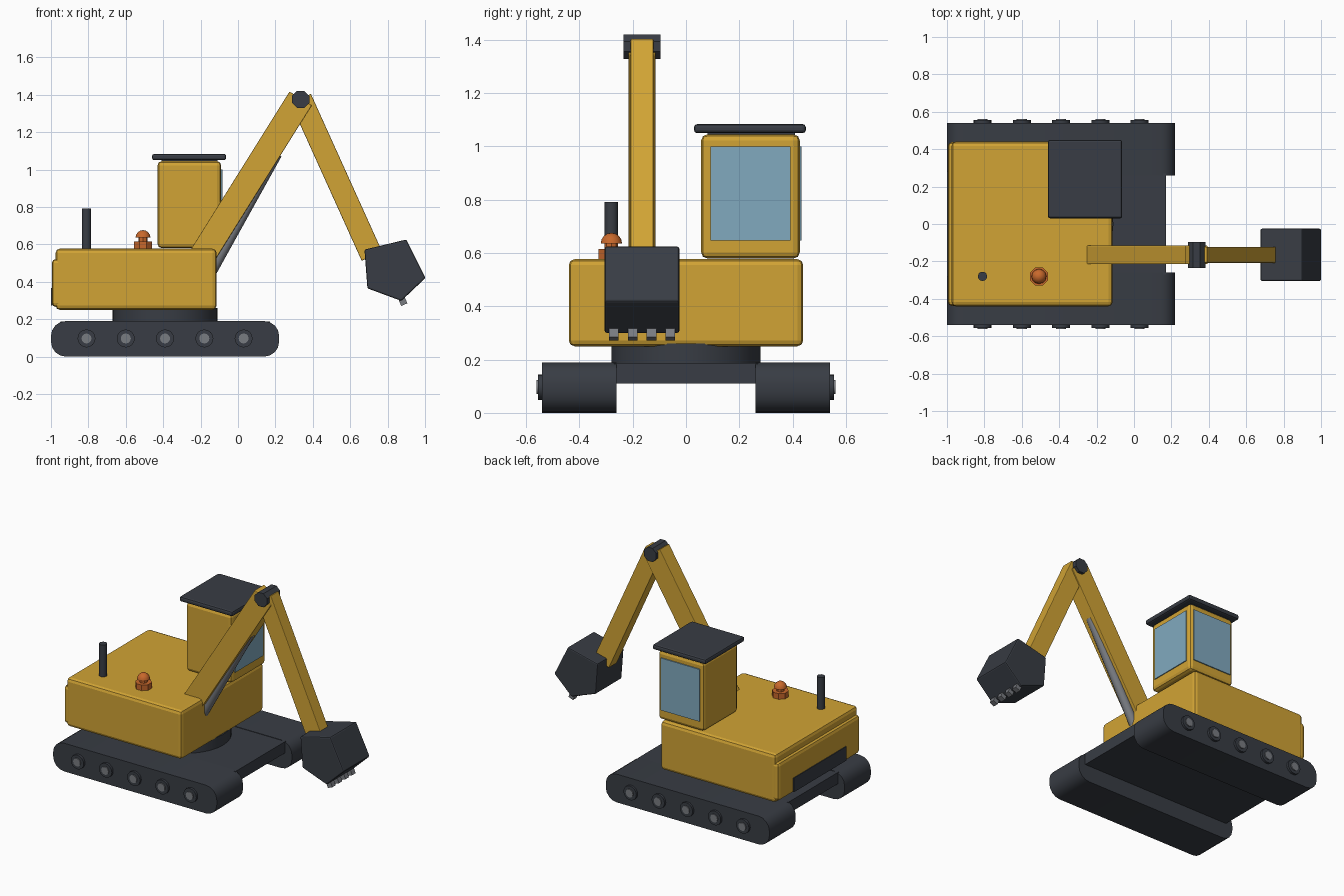
import bpy, bmesh, math
from mathutils import Vector, Matrix

if "Cube" in bpy.data.objects:
    bpy.data.objects.remove(bpy.data.objects["Cube"])


def mat(name, rgb):
    m = bpy.data.materials.new(name)
    m.diffuse_color = (*rgb, 1)
    m.use_nodes = True
    m.node_tree.nodes["Principled BSDF"].inputs["Base Color"].default_value = m.diffuse_color
    return m


YELLOW = mat("machine yellow", (0.64, 0.37, 0.035))
DARK = mat("dark grey", (0.040, 0.046, 0.058))
STEEL = mat("steel grey", (0.19, 0.20, 0.22))
GLASS = mat("window blue", (0.22, 0.40, 0.52))
ORANGE = mat("beacon orange", (0.58, 0.14, 0.025))


def finish(name, bm, material, bevel=0, segments=2, smooth=False):
    bmesh.ops.recalc_face_normals(bm, faces=bm.faces)
    me = bpy.data.meshes.new(name)
    bm.to_mesh(me)
    bm.free()
    ob = bpy.data.objects.new(name, me)
    bpy.context.collection.objects.link(ob)
    me.materials.append(material)
    if bevel:
        b = ob.modifiers.new("bevel", 'BEVEL')
        b.width, b.segments, b.limit_method = bevel, segments, 'ANGLE'
    if smooth:
        bpy.ops.object.select_all(action='DESELECT')
        ob.select_set(True)
        bpy.context.view_layer.objects.active = ob
        bpy.ops.object.shade_smooth_by_angle(angle=math.radians(35))
    return ob


def box(name, x, y, z, material, bevel=0, segments=2):
    bm = bmesh.new()
    lo, hi = Vector((x[0], y[0], z[0])), Vector((x[1], y[1], z[1]))
    bmesh.ops.create_cube(bm, size=1, matrix=Matrix.Translation((lo + hi) / 2)
                          @ Matrix.Diagonal((*(hi - lo), 1)))
    return finish(name, bm, material, bevel, segments)


def rod(name, a, b, r, material, sides=16, turn=0, smooth=True):
    a, b = Vector(a), Vector(b)
    bm = bmesh.new()
    rot = (b - a).to_track_quat('Z', 'Y').to_matrix().to_4x4()
    bmesh.ops.create_cone(bm, cap_ends=True, segments=sides, radius1=r, radius2=r,
                          depth=(b - a).length, matrix=Matrix.Translation((a + b) / 2)
                          @ rot @ Matrix.Rotation(turn, 4, 'Z'))
    return finish(name, bm, material, smooth=smooth)


def extrude_xz(name, pts, y0, y1, material, bevel=0, segments=2, smooth=False):
    bm = bmesh.new()
    f = bm.faces.new([bm.verts.new((x, y0, z)) for x, z in pts])
    new = bmesh.ops.extrude_face_region(bm, geom=[f])["geom"]
    bmesh.ops.translate(bm, vec=(0, y1 - y0, 0),
                        verts=[v for v in new if isinstance(v, bmesh.types.BMVert)])
    return finish(name, bm, material, bevel, segments, smooth)


def bar(name, a, b, thick, y, width, material, bevel=0):
    a, b = Vector(a), Vector(b)
    d = (b - a).normalized()
    n = Vector((-d.y, d.x)) * thick / 2
    return extrude_xz(name, [a + n, b + n, b - n, a - n], y - width / 2, y + width / 2,
                      material, bevel)


# Tracks with road wheels
R, Z0, Z1, X0, X1 = 0.08, 0.0, 0.19, -1.0, 0.22
corners = [(X1 - R, Z1 - R, 0), (X0 + R, Z1 - R, 90), (X0 + R, Z0 + R, 180), (X1 - R, Z0 + R, 270)]
outline = [(cx + R * math.cos(math.radians(a + k * 22.5)), cz + R * math.sin(math.radians(a + k * 22.5)))
           for cx, cz, a in corners for k in range(5)]
for side, s in (("right", -1), ("left", 1)):
    extrude_xz(f"track_{side}", outline, s * 0.26, s * 0.54, DARK, smooth=True)
    for i in range(5):
        x = -0.81 + 0.21 * i
        rod(f"wheel_{side}_{i}", (x, s * 0.52, 0.097), (x, s * 0.555, 0.097), 0.048, DARK)
        rod(f"wheel_hub_{side}_{i}", (x, s * 0.53, 0.097), (x, s * 0.561, 0.097), 0.027, STEEL, 12)

# Undercarriage and turntable
box("undercarriage_frame", (-0.95, 0.17), (-0.27, 0.27), (0.11, 0.187), DARK)
rod("turntable", (-0.39, 0, 0.18), (-0.39, 0, 0.26), 0.28, DARK, 32)

# Body, counterweight, rear grille
box("body", (-0.975, -0.115), (-0.44, 0.44), (0.25, 0.577), YELLOW, 0.022)
box("counterweight", (-0.995, -0.81), (-0.438, 0.438), (0.265, 0.522), YELLOW, 0.022)
box("rear_grille", (-1.0, -0.993), (-0.28, 0.28), (0.273, 0.368), DARK)

# Cab with roof and windows
box("cab", (-0.43, -0.09), (0.057, 0.427), (0.58, 1.045), YELLOW, 0.022)
box("cab_roof", (-0.46, -0.063), (0.03, 0.45), (1.05, 1.084), DARK, 0.012)
box("roof_mount", (-0.41, -0.11), (0.08, 0.41), (1.04, 1.055), DARK)
box("front_window", (-0.092, -0.084), (0.092, 0.392), (0.648, 1.0), GLASS)
box("side_window", (-0.405, -0.115), (0.425, 0.434), (0.648, 1.0), GLASS)

# Exhaust and beacon
rod("exhaust_pipe", (-0.81, -0.28, 0.56), (-0.81, -0.28, 0.792), 0.025, DARK, 12)
rod("beacon_base", (-0.508, -0.28, 0.56), (-0.508, -0.28, 0.615), 0.052, ORANGE, 8, math.pi / 8, False)
rod("beacon_stem", (-0.508, -0.28, 0.61), (-0.508, -0.28, 0.64), 0.025, ORANGE, 8)
bm = bmesh.new()
bmesh.ops.create_uvsphere(bm, u_segments=12, v_segments=8, radius=0.04,
                          matrix=Matrix.Translation((-0.508, -0.28, 0.636)))
cut = bmesh.ops.bisect_plane(bm, geom=bm.verts[:] + bm.edges[:] + bm.faces[:],
                             plane_co=(0, 0, 0.636), plane_no=(0, 0, 1), clear_inner=True)
bmesh.ops.holes_fill(bm, edges=bm.edges[:])
finish("beacon_dome", bm, ORANGE, smooth=True)

# Boom, stick, elbow pin and hydraulic ram
AY = -0.165
bar("boom", (-0.2, 0.525), (0.335, 1.38), 0.14, AY, 0.10, YELLOW, 0.004)
bar("stick", (0.335, 1.38), (0.716, 0.537), 0.12, AY, 0.085, YELLOW, 0.004)
rod("elbow_pin", (0.335, AY - 0.07, 1.375), (0.335, AY + 0.07, 1.375), 0.05, DARK, 8, math.pi / 8, False)
rod("boom_ram", (-0.17, AY, 0.407), (0.206, AY, 1.084), 0.03, STEEL, 12)

# Bucket with teeth
extrude_xz("bucket", [(0.676, 0.572), (0.90, 0.626), (1.002, 0.42), (0.873, 0.298), (0.692, 0.365)],
           AY - 0.14, AY + 0.14, DARK, 0.008)
for i in range(4):
    bar(f"bucket_tooth_{i}", (0.865, 0.335), (0.889, 0.278), 0.036, AY - 0.106 + 0.0707 * i, 0.036, STEEL)
